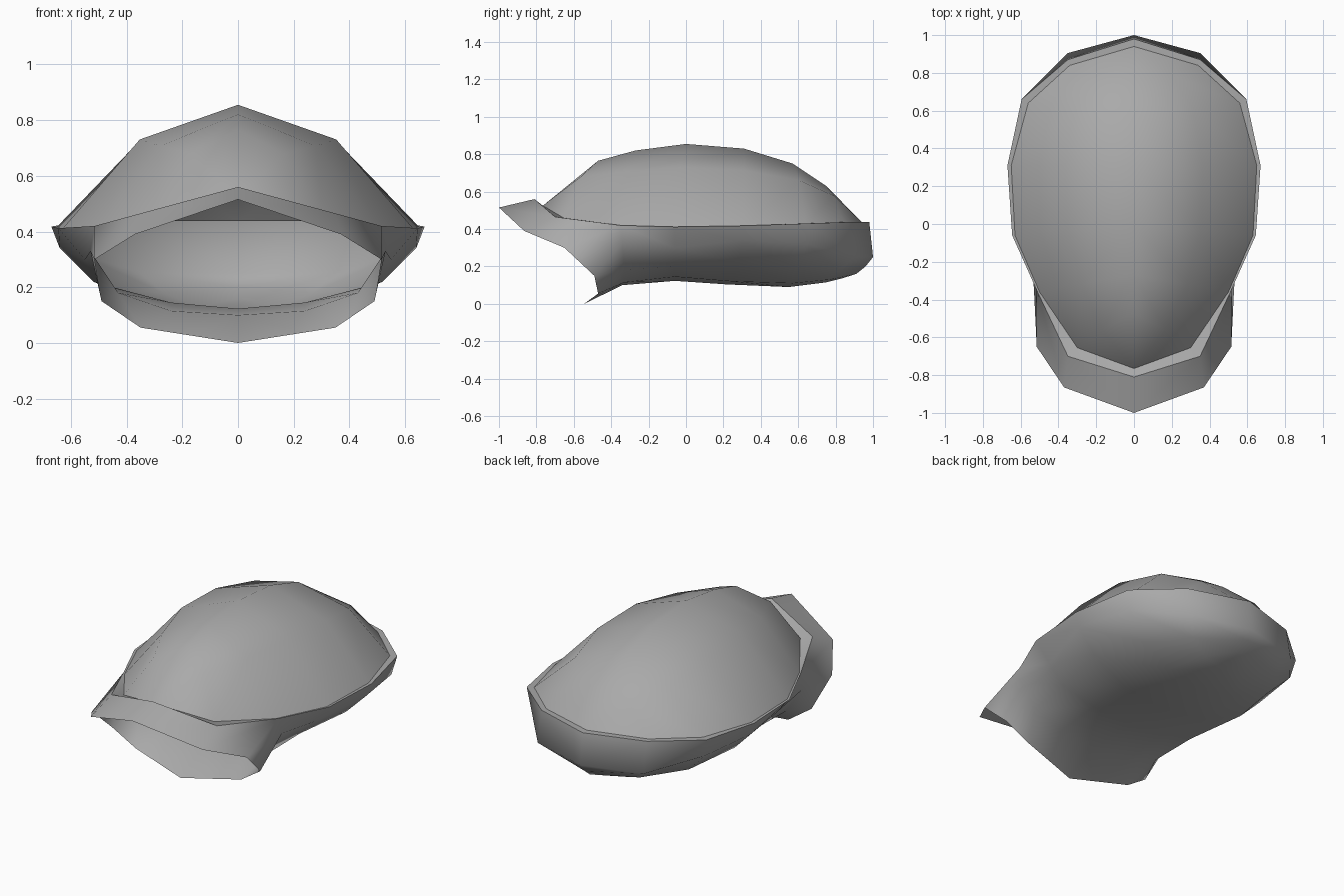
import bpy
import bmesh
from mathutils import Vector

old = bpy.data.objects.get("Cube")
if old:
    bpy.data.objects.remove(old)

grey = bpy.data.materials.new("mid_grey")
grey.use_nodes = True
colour = (0.4, 0.4, 0.4, 1)
grey.diffuse_color = colour
grey.node_tree.nodes["Principled BSDF"].inputs["Base Color"].default_value = colour


def skin(name, *grids):
    """Span each grid of matching rows with faces, then mirror across x."""
    bm = bmesh.new()
    for rows in grids:
        verts = [[bm.verts.new(p) for p in row] for row in rows]
        for a, b in zip(verts, verts[1:]):
            for i in range(len(a) - 1):
                bm.faces.new((a[i], a[i + 1], b[i + 1], b[i]))
    bmesh.ops.remove_doubles(bm, verts=bm.verts, dist=0.001)
    bmesh.ops.recalc_face_normals(bm, faces=bm.faces)
    for face in bm.faces:
        face.smooth = True
    mesh = bpy.data.meshes.new(name)
    bm.to_mesh(mesh)
    bm.free()
    mesh.materials.append(grey)
    obj = bpy.data.objects.new(name, mesh)
    bpy.context.collection.objects.link(obj)
    mirror = obj.modifiers.new("mirror", "MIRROR")
    mirror.use_clip = True
    mirror.merge_threshold = 0.002
    return obj


# Half outlines from front to back: shell rim, and foot of the dome
rim = [(0, -.81, .56), (.35, -.7, .465), (.515, -.35, .42), (.645, -.06, .412),
       (.67, .31, .418), (.595, .66, .43), (.35, .87, .437), (0, .98, .437)]
foot = [(0, -.765, .525), (.3, -.655, .46), (.5, -.36, .418), (.63, -.06, .41),
        (.65, .31, .417), (.56, .64, .43), (.34, .84, .437), (0, .94, .437)]

# Dome: sections rise from the foot over a shoulder to the crest
crest = [(-.47, .765), (-.27, .82), (0, .855), (.31, .83), (.57, .75), (.75, .63)]
sections = [[foot[0]] * 3]
for f, (y, z) in zip(foot[1:-1], crest):
    shoulder = (f[0] * .56, (f[1] + y) / 2, f[2] + .72 * (z - f[2]))
    sections.append([f, shoulder, (0, y, z)])
sections.append([foot[-1]] * 3)
skin("dome", sections)

# Narrow ledge between dome and shell
skin("rim_ledge", [foot, rim])

# Front opening, from the hood tip round to the bottom lip
tip, brow, cheek = (0, -1, .515), (.37, -.865, .39), (.515, -.65, .3)
jaw, chin, lip = (.49, -.49, .15), (.35, -.47, .055), (0, -.545, 0)
chin_mid = Vector(chin).lerp(Vector(lip), .5)

# Lower shell: sections from the rim down to the keel
shell = [
    [cheek, jaw, chin, chin_mid, lip],
    [rim[2], (.53, -.34, .33), (.43, -.33, .18), (.24, -.33, .115), (0, -.34, .1)],
    [rim[3], (.55, -.06, .3), (.45, -.06, .2), (.24, -.06, .145), (0, -.06, .123)],
    [rim[4], (.64, .3, .34), (.52, .28, .22), (.28, .25, .12), (0, .22, .104)],
    [rim[5], (.57, .64, .32), (.44, .6, .19), (.22, .57, .11), (0, .55, .09)],
    [rim[6], (.35, .905, .255), (.27, .82, .18), (.14, .77, .13), (0, .75, .115)],
    [rim[7], (0, 1, .25), (0, .96, .2), (0, .91, .16), (0, .83, .135)],
]
hood = [[tip, brow, cheek], rim[:3]]
skin("shell_with_hood", shell, hood)
